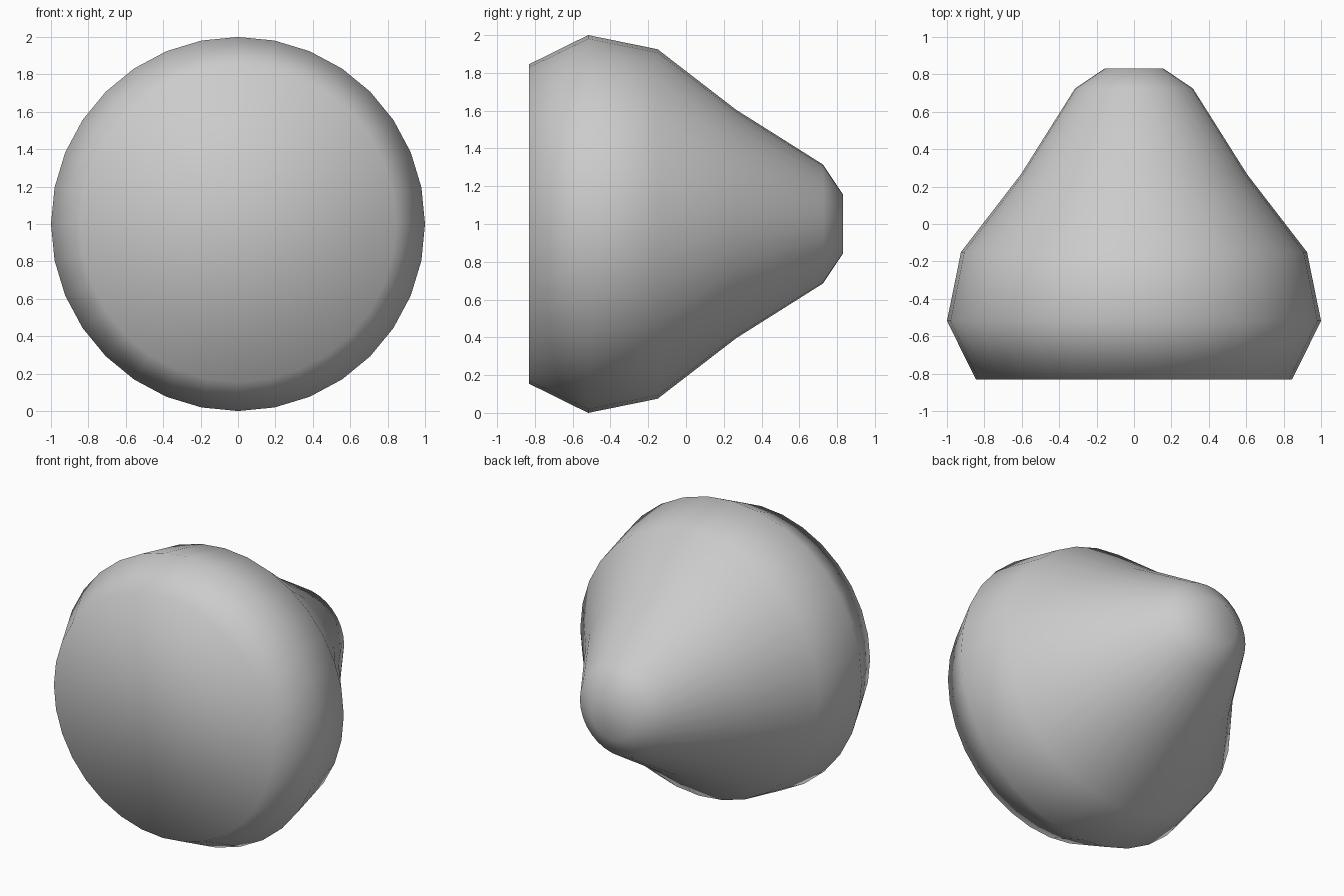
import bpy, bmesh, math

if "Cube" in bpy.data.objects:
    bpy.data.objects.remove(bpy.data.objects["Cube"])

SIDES = 32
# (y, radius) along the horizontal axis, front to back
PROFILE = [(-0.832, 0.845), (-0.518, 1.0), (-0.15, 0.925),
           (0.265, 0.605), (0.725, 0.315), (0.832, 0.155)]


def ring(bm, y, r):
    steps = [2 * math.pi * i / SIDES for i in range(SIDES)]
    return [bm.verts.new((r * math.cos(a), y, 1 + r * math.sin(a))) for a in steps]


# Turned body with flat front and back caps
bm = bmesh.new()
rings = [ring(bm, y, r) for y, r in PROFILE]
for a, b in zip(rings, rings[1:]):
    for i in range(SIDES):
        j = (i + 1) % SIDES
        bm.faces.new((a[i], a[j], b[j], b[i]))
bm.faces.new(rings[0])
bm.faces.new(rings[-1])
bmesh.ops.recalc_face_normals(bm, faces=bm.faces)

# Soft shading everywhere
for f in bm.faces:
    f.smooth = True

mesh = bpy.data.meshes.new("tapered_knob")
bm.to_mesh(mesh)
bm.free()
bpy.context.collection.objects.link(bpy.data.objects.new("tapered_knob", mesh))
